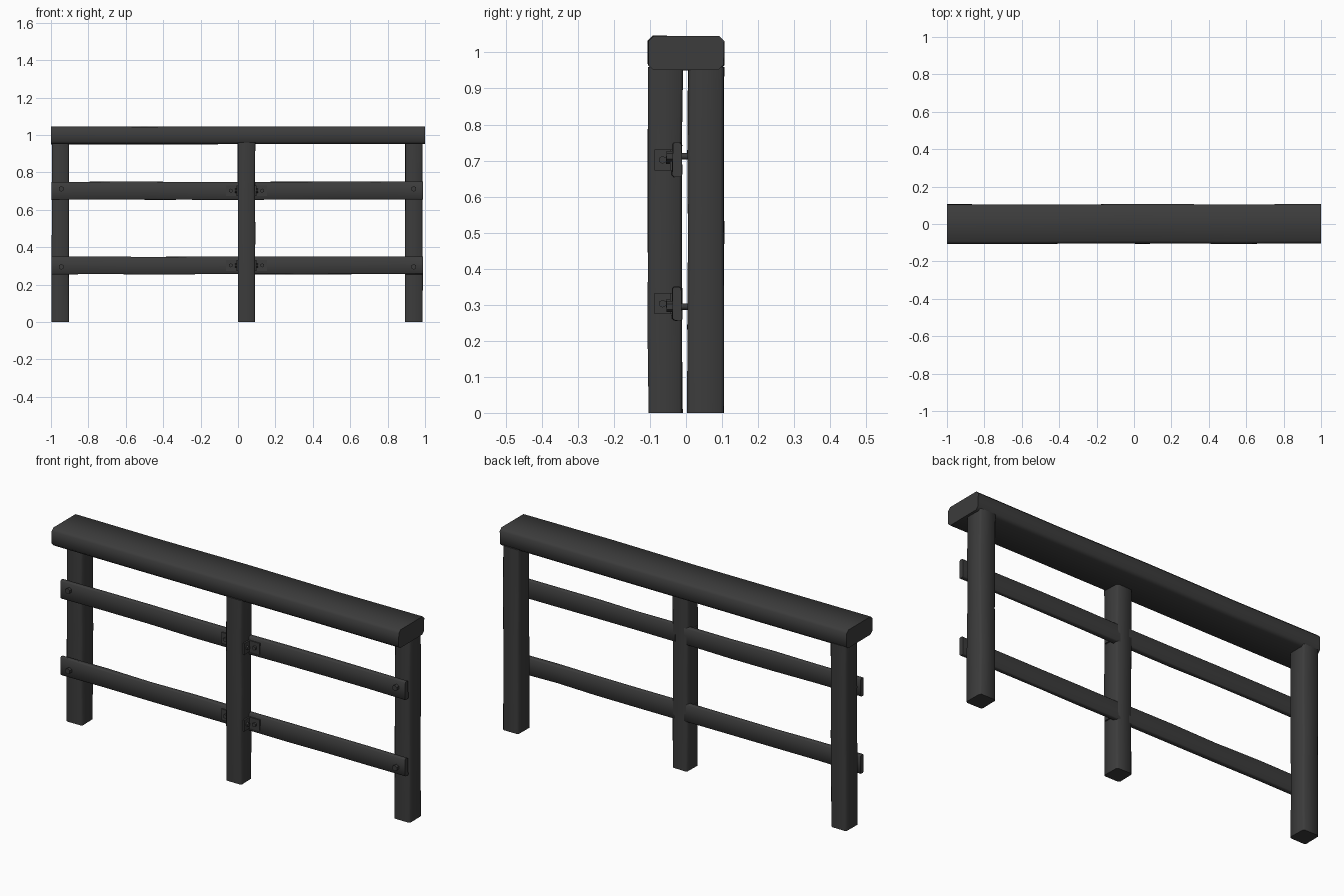
import bpy, bmesh, math, random
from mathutils import Vector

random.seed(4)
if "Cube" in bpy.data.objects:
    bpy.data.objects.remove(bpy.data.objects["Cube"], do_unlink=True)


def material(name, rgb):
    m = bpy.data.materials.new(name)
    m.use_nodes = True
    m.diffuse_color = (*rgb, 1)
    m.node_tree.nodes["Principled BSDF"].inputs["Base Color"].default_value = (*rgb, 1)
    return m


CHARCOAL = material("charcoal", (0.045, 0.045, 0.045))


def finish(name, bm, angle=None):
    bmesh.ops.recalc_face_normals(bm, faces=bm.faces)
    me = bpy.data.meshes.new(name)
    bm.to_mesh(me)
    bm.free()
    me.materials.append(CHARCOAL)
    ob = bpy.data.objects.new(name, me)
    bpy.context.collection.objects.link(ob)
    if angle:
        bpy.ops.object.select_all(action="DESELECT")
        ob.select_set(True)
        bpy.context.view_layer.objects.active = ob
        bpy.ops.object.shade_smooth_by_angle(angle=math.radians(angle))
    return ob


def timber(name, lo, hi, axis, chamfer=0.008, cuts=4, wobble=0.002):
    """Rough sawn beam: chamfered section swept along an axis, slightly uneven."""
    lo, hi = Vector(lo), Vector(hi)
    u, v = [i for i in range(3) if i != axis]
    bm = bmesh.new()
    rings = []
    for s in range(cuts + 1):
        ring = []
        for su, sv in ((1, 1), (-1, 1), (-1, -1), (1, -1)):
            du, dv = (random.uniform(-wobble, wobble) for _ in "uv")
            corner = [(chamfer, 0), (0, chamfer)]
            if su * sv > 0:
                corner.reverse()
            for cu, cv in corner:
                p = Vector()
                p[axis] = lo[axis] + (hi[axis] - lo[axis]) * s / cuts
                p[u] = (hi[u] - cu if su > 0 else lo[u] + cu) + du
                p[v] = (hi[v] - cv if sv > 0 else lo[v] + cv) + dv
                ring.append(bm.verts.new(p))
        rings.append(ring)
    for a, b in zip(rings, rings[1:]):
        for i in range(8):
            j = (i + 1) % 8
            bm.faces.new((a[i], a[j], b[j], b[i]))
    bm.faces.new(rings[0])
    bm.faces.new(rings[-1])
    return finish(name, bm, 60)


def plate(name, lo, hi):
    lo, hi = Vector(lo), Vector(hi)
    bm = bmesh.new()
    bmesh.ops.create_cube(bm, size=1)
    for vert in bm.verts:
        vert.co = Vector((c * (h - l) + (h + l) / 2 for c, l, h in zip(vert.co, lo, hi)))
    return finish(name, bm)


def rod(name, start, end, radius, sides=12):
    start, end = Vector(start), Vector(end)
    d = end - start
    bm = bmesh.new()
    bmesh.ops.create_cone(bm, cap_ends=True, segments=sides, radius1=radius,
                          radius2=radius, depth=d.length)
    ob = finish(name, bm, 40)
    ob.rotation_euler = d.to_track_quat("Z", "Y").to_euler()
    ob.location = (start + end) / 2
    return ob


# Posts: outer pair behind the rails, centre one in front
timber("right_post", (-0.995, 0.005, 0), (-0.904, 0.105, 0.96), 2)
timber("left_post", (0.894, 0.005, 0), (0.986, 0.105, 0.96), 2)
timber("centre_post", (0.0, -0.105, 0), (0.091, -0.01, 0.96), 2)

# Broad top beam
timber("top_beam", (-0.999, -0.105, 0.95), (0.999, 0.105, 1.045), 0, 0.014)

# Rails with their fixings
for level, z in (("lower", 0.303), ("upper", 0.702)):
    for side, x0, x1, bolt_x in (("right", -0.997, 0.02, -0.945),
                                 ("left", 0.07, 0.989, 0.94)):
        tag = f"{level}_{side}"
        timber(f"{tag}_rail", (x0, -0.038, z - 0.047), (x1, -0.012, z + 0.047), 0, 0.005)
        bz = z + (0.01 if level == "upper" else -0.008)
        rod(f"{tag}_bolt", (bolt_x, -0.045, bz), (bolt_x, 0.02, bz), 0.009)
        rod(f"{tag}_bolt_head", (bolt_x, -0.054, bz), (bolt_x, -0.036, bz), 0.015, 6)

        # Angle bracket joining rail to centre post
        face, d = (0.091, 1) if side == "left" else (0.0, -1)
        xs = sorted((face - d * 0.004, face + d * 0.064))
        plate(f"{tag}_bracket_rail_leg", (xs[0], -0.044, z - 0.029), (xs[1], -0.036, z + 0.029))
        xs = sorted((face - d * 0.004, face + d * 0.007))
        plate(f"{tag}_bracket_post_leg", (xs[0], -0.088, z - 0.029), (xs[1], -0.038, z + 0.029))
        bx = face + d * 0.038
        rod(f"{tag}_bracket_rail_bolt", (bx, -0.055, z), (bx, -0.04, z), 0.011, 6)
        rod(f"{tag}_bracket_post_bolt", (face, -0.065, z), (face + d * 0.017, -0.065, z), 0.011, 6)
